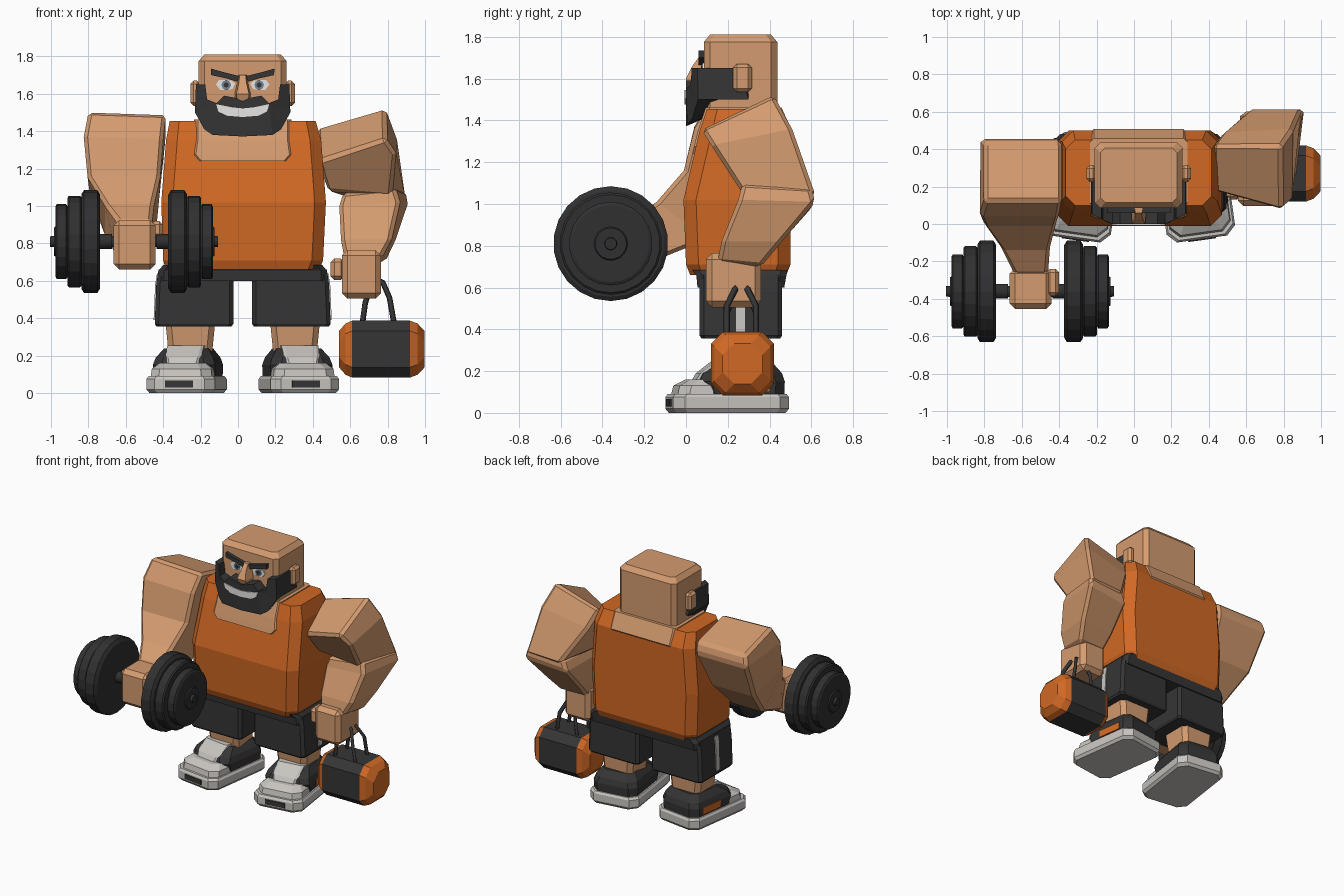
import bpy, bmesh, math
from mathutils import Matrix, Vector

if "Cube" in bpy.data.objects:
    bpy.data.objects.remove(bpy.data.objects["Cube"])

CX = 0.025  # the body is mirrored about this x


def material(name, r, g, b):
    m = bpy.data.materials.new(name)
    m.diffuse_color = (r, g, b, 1)
    m.use_nodes = True
    m.node_tree.nodes["Principled BSDF"].inputs["Base Color"].default_value = m.diffuse_color
    return m


SKIN = material("skin", 0.66, 0.33, 0.16)
ORANGE = material("orange_cloth", 0.64, 0.14, 0.018)
DARK = material("dark_cloth", 0.036, 0.036, 0.036)
IRON = material("iron", 0.03, 0.03, 0.031)
GREY = material("light_grey", 0.58, 0.56, 0.53)
WHITE = material("white", 0.80, 0.79, 0.78)
IRIS = material("iris_blue_grey", 0.16, 0.23, 0.30)


def make(name, verts, faces, mat, bevel=0.0):
    bm = bmesh.new()
    vs = [bm.verts.new(v) for v in verts]
    for f in faces:
        bm.faces.new([vs[i] for i in f])
    bmesh.ops.recalc_face_normals(bm, faces=bm.faces)
    me = bpy.data.meshes.new(name)
    bm.to_mesh(me)
    bm.free()
    ob = bpy.data.objects.new(name, me)
    bpy.context.collection.objects.link(ob)
    me.materials.append(mat)
    if bevel:
        mod = ob.modifiers.new("bevel", 'BEVEL')
        mod.width, mod.segments, mod.limit_method = bevel, 1, 'ANGLE'
    return ob


def loft(name, rings, mat, bevel=0.0):
    n = len(rings[0])
    faces = [tuple(range(n)), tuple((len(rings) - 1) * n + i for i in range(n))]
    for r in range(len(rings) - 1):
        for i in range(n):
            j = (i + 1) % n
            faces.append((r * n + i, r * n + j, (r + 1) * n + j, (r + 1) * n + i))
    return make(name, [p for ring in rings for p in ring], faces, mat, bevel)


def octo(z, x0, x1, y0, y1, c):
    return [(x0 + c, y0, z), (x1 - c, y0, z), (x1, y0 + c, z), (x1, y1 - c, z),
            (x1 - c, y1, z), (x0 + c, y1, z), (x0, y1 - c, z), (x0, y0 + c, z)]


def stack(name, levels, mat):
    return loft(name, [octo(*lv) for lv in levels], mat)


def box(name, x0, x1, y0, y1, z0, z1, mat, bevel=0.0):
    return loft(name, [[(x0, y0, z), (x1, y0, z), (x1, y1, z), (x0, y1, z)] for z in (z0, z1)], mat, bevel)


def plate(name, pts, y0, y1, mat):
    """Outline of (offset from centre, z) extruded along y."""
    return loft(name, [[(CX + u, y, z) for u, z in pts] for y in (y0, y1)], mat)


def sym(half):
    return half + [(-u, z) for u, z in reversed(half) if abs(u) > 1e-6]


def lathe_x(name, prof, y, z, n, mat):
    return loft(name, [[(x, y + r * math.cos(2 * math.pi * (i + .5) / n), z + r * math.sin(2 * math.pi * (i + .5) / n))
                        for i in range(n)] for x, r in prof], mat)


# torso and neckline
stack("shirt", [(.66, -.385, .435, .02, .48, .06), (.71, -.40, .455, 0, .50, .06),
                (1.02, -.41, .47, -.012, .50, .06), (1.35, -.385, .445, .065, .50, .06),
                (1.455, -.365, .415, .10, .45, .05)], ORANGE)
stack("neckline_skin", [(1.24, -.205, .255, .030, .43, .01), (1.275, -.235, .285, .038, .45, .01),
                        (1.35, -.235, .285, .057, .507, .02), (1.462, -.235, .285, .094, .457, .02)], SKIN)

# head
stack("head", [(1.40, -.19, .24, .10, .42, .03), (1.46, -.21, .26, .085, .437, .03),
               (1.775, -.21, .26, .085, .437, .03), (1.81, -.18, .23, .115, .407, .025)], SKIN)
loft("nose", [[(CX - w, y, z), (CX + w, y, z), (CX + w + .01, .10, z), (CX - w - .01, .10, z)]
              for z, w, y in ((1.70, .016, .06), (1.66, .02, .03), (1.60, .034, 0.0), (1.565, .03, .012))], SKIN)
outline = sym([(0, 1.56), (.035, 1.578), (.10, 1.59), (.14, 1.55), (.19, 1.57), (.20, 1.65),
               (.25, 1.65), (.255, 1.50), (.205, 1.41), (.16, 1.38), (0, 1.372)])
beard = plate("beard", outline, 0, .30, DARK)
for i, v in enumerate(beard.data.vertices):
    if i < len(outline):  # round the front corners back
        v.co.y = max(0, (abs(v.co.x - CX) - .15) * .55)
    else:  # slant the jaw line up towards the ears
        v.co.z = max(v.co.z, 1.50)
        v.co.y = .25 if v.co.z > 1.6 else .30
bm = bmesh.new()
bm.from_mesh(beard.data)
bmesh.ops.triangulate(bm, faces=[f for f in bm.faces if len(f.verts) > 4])
bm.to_mesh(beard.data)
bm.free()
plate("teeth", sym([(0, 1.522), (.06, 1.528), (.142, 1.545), (.13, 1.505), (.085, 1.483), (0, 1.476)]),
      -.007, .002, WHITE)
for s, side in ((-1, "left"), (1, "right")):
    def m(pts):
        return [(s * u, z) for u, z in pts]
    plate(side + "_eye", m([(.04, 1.655), (.055, 1.625), (.12, 1.62), (.143, 1.65), (.125, 1.675), (.06, 1.67)]),
          .078, .09, WHITE)
    for nm, r, y, mat in (("_iris", .026, .075, IRIS), ("_pupil", .014, .072, DARK)):
        plate(side + nm, [(s * .088 + r * math.cos(a * math.pi / 4), 1.647 + r * math.sin(a * math.pi / 4))
                          for a in range(8)], y, .088, mat)
    plate(side + "_eyebrow", m([(.17, 1.735), (.168, 1.70), (.09, 1.683), (.03, 1.665), (.018, 1.695), (.10, 1.715)]),
          .06, .09, DARK)
    a, b = sorted((CX + s * .225, CX + s * .28))
    box(side + "_ear", a, b, .225, .315, 1.535, 1.67, SKIN, .018)

# shorts, legs and shoes, mirrored
stack("waistband", [(.60, -.425, .475, .055, .47, .03), (.655, -.425, .475, .05, .48, .03),
                    (.685, -.40, .45, .03, .485, .03)], DARK)
for s, side in ((-1, "left"), (1, "right")):
    def span(a, b):
        return sorted((CX + s * a, CX + s * b))
    stack(side + "_shorts_leg", [(z, *span(a, b), .065 + d, .46 - d, .02) for z, a, b, d in
                                 ((.355, .06, .46, .01), (.37, .05, .47, 0), (.58, .05, .462, 0), (.66, .05, .45, 0))], DARK)
    stripe = loft(side + "_shorts_stripe", [[(CX + s * (u + e), y, z) for e, y in
                  ((-.01, .24), (.006, .24), (.006, .282), (-.01, .282))] for z, u in ((.39, .47), (.58, .462), (.64, .452))], GREY)
    stack(side + "_leg", [(.20, *span(.165, .395), .18, .39, .03), (.40, *span(.145, .415), .16, .40, .03)], SKIN)
    parts = [
        stack(side + "_sole", [(0, -.17, .17, -.265, .265, .05), (.02, -.185, .185, -.28, .28, .05),
                               (.075, -.185, .185, -.28, .28, .05), (.09, -.175, .175, -.27, .27, .05)], GREY),
        stack(side + "_toe_cap", [(.085, -.165, .165, -.255, -.04, .05), (.13, -.16, .16, -.245, -.04, .05),
                                  (.16, -.125, .125, -.19, -.04, .04)], GREY),
        stack(side + "_shoe_upper", [(.085, -.165, .165, -.13, .26, .05), (.15, -.168, .168, -.15, .262, .05),
                                     (.19, -.155, .155, -.13, .25, .05), (.238, -.12, .12, -.05, .21, .04)], DARK),
        stack(side + "_tongue", [(.15, -.085, .085, -.165, 0, .015), (.19, -.095, .095, -.14, 0, .015),
                                 (.255, -.10, .10, -.055, .03, .015)], GREY),
        box(side + "_sole_badge", -.075, .075, -.286, -.27, .03, .066, DARK),
        box(side + "_shoe_patch", *sorted((s * .16, s * .173)), .0, .18, .10, .152, ORANGE),
    ]
    for p in parts:
        p.data.transform(Matrix.Translation((CX + s * .30, .197, 0)) @ Matrix.Rotation(s * math.radians(8), 4, 'Z'))

# raised arm holding the dumbbell
loft("left_arm", [
    [(-.385, .12, 1.49), (-.80, .12, 1.505), (-.80, .44, 1.41), (-.385, .44, 1.41)],
    [(-.40, .04, 1.36), (-.825, .04, 1.37), (-.82, .46, 1.33), (-.39, .46, 1.33)],
    [(-.415, -.01, 1.16), (-.805, -.01, 1.16), (-.79, .32, 1.05), (-.42, .32, 1.05)],
    [(-.45, -.14, 1.01), (-.71, -.14, 1.01), (-.71, .10, .83), (-.44, .10, .83)],
    [(-.46, -.27, .92), (-.64, -.27, .92), (-.64, -.22, .70), (-.46, -.22, .70)]], SKIN, .02)
box("left_hand", -.665, -.44, -.455, -.235, .66, .925, SKIN, .03)
box("left_thumb", -.47, -.40, -.385, -.24, .83, .92, SKIN, .02)

# lowered arm holding the bag
loft("right_upper_arm", [
    [(.43, .17, 1.24), (.79, .07, 1.36), (.79, .42, 1.525), (.42, .42, 1.42)],
    [(.45, .22, 1.16), (.845, .12, 1.28), (.85, .51, 1.36), (.47, .49, 1.29)],
    [(.475, .27, 1.08), (.82, .27, 1.05), (.90, .62, 1.04), (.62, .62, 1.03)]], SKIN, .02)
loft("right_forearm", [
    [(.56, .27, 1.07), (.84, .27, 1.10), (.90, .60, 1.08), (.60, .60, 1.06)],
    [(.54, .25, 1.0), (.865, .25, 1.02), (.91, .62, 1.01), (.57, .60, .98)],
    [(.55, .17, .82), (.82, .17, .82), (.845, .46, .82), (.56, .44, .80)],
    [(.57, .15, .72), (.765, .15, .72), (.79, .36, .70), (.57, .35, .70)]], SKIN, .02)
box("right_hand", .555, .765, .095, .36, .505, .765, SKIN, .03)
box("right_thumb", .495, .57, .13, .24, .605, .72, SKIN, .02)

# dumbbell
lathe_x("dumbbell_bar", [(-.94, .03), (-.17, .03)], -.36, .81, 12, IRON)
for s, side in ((-1, "left"), (1, "right")):
    prof = [(.12, .04), (.182, .04), (.182, .25), (.197, .275), (.268, .275), (.281, .255), (.281, .235),
            (.29, .245), (.348, .245), (.357, .235), (.357, .19), (.364, .20), (.414, .20), (.422, .185),
            (.422, .08), (.43, .075), (.43, .03), (.449, .028)]
    lathe_x(side + "_dumbbell_weights", [(-.555 + s * d, r) for d, r in prof], -.36, .81, 22, IRON)

# sports bag: dark middle and orange ends
rings = []
for x, g in ((.54, .055), (.575, .015), (.61, 0), (.92, 0), (.96, .015), (.998, .055)):
    y0, y1, z0, z1, c = .12 + g, .42 - g, .083 + g, .387 - g, .055
    rings.append([(x, y0 + c, z0), (x, y1 - c, z0), (x, y1, z0 + c), (x, y1, z1 - c),
                  (x, y1 - c, z1), (x, y0 + c, z1), (x, y0, z1 - c), (x, y0, z0 + c)])
bag = loft("bag", rings, DARK)
bag.data.materials.append(ORANGE)
for p in bag.data.polygons:
    p.material_index = 0 if abs(p.center.x - .765) < .14 else 1
for nm, y, t in (("front_bag_handle", .195, .235), ("back_bag_handle", .335, .295)):
    path = [(.665, y, .37), (.68, y, .48), (.71, t, .58), (.74, t, .61), (.775, t, .59), (.81, y, .51), (.835, y, .37)]
    cu = bpy.data.curves.new(nm, 'CURVE')
    cu.dimensions, cu.bevel_depth, cu.bevel_resolution, cu.use_fill_caps = '3D', .015, 0, True
    sp = cu.splines.new('POLY')
    sp.points.add(len(path) - 1)
    for pt, co in zip(sp.points, path):
        pt.co = (*co, 1)
    cu.materials.append(DARK)
    ob = bpy.data.objects.new(nm, cu)
    bpy.context.collection.objects.link(ob)
    bpy.ops.object.select_all(action='DESELECT')
    ob.select_set(True)
    bpy.context.view_layer.objects.active = ob
    bpy.ops.object.convert(target='MESH')
